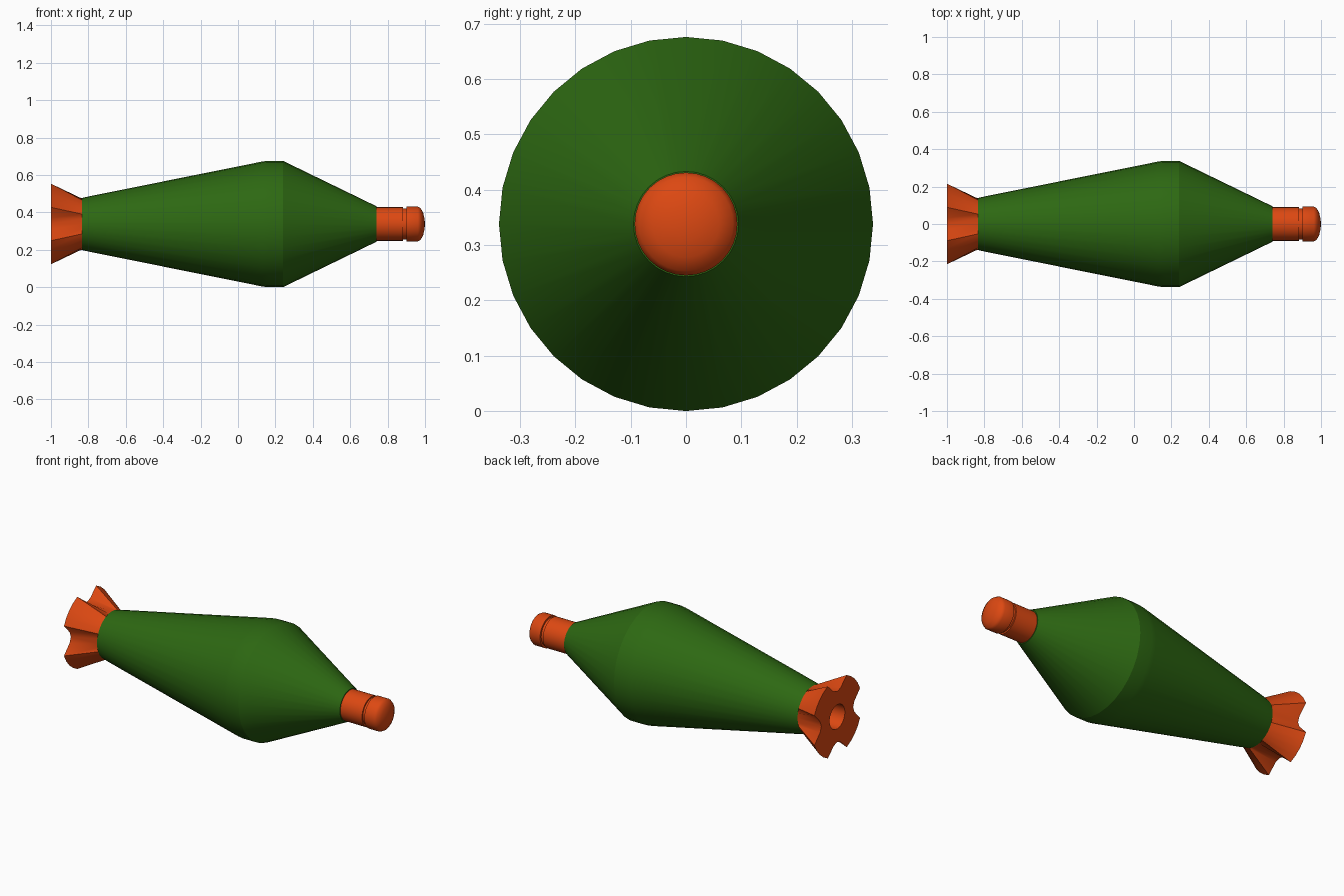
import bpy, bmesh, math

if "Cube" in bpy.data.objects:
    bpy.data.objects.remove(bpy.data.objects["Cube"])

N = 32          # sides of every turned part
CZ = 0.338      # height of the long axis


def material(name, rgb):
    m = bpy.data.materials.new(name)
    m.diffuse_color = (*rgb, 1)
    m.use_nodes = True
    m.node_tree.nodes["Principled BSDF"].inputs["Base Color"].default_value = m.diffuse_color
    return m


green = material("green_paint", (0.026, 0.138, 0.006))
orange = material("orange_paint", (0.72, 0.065, 0.006))


def loft(name, profile, mat, angle=25):
    """Rings along x; each radius is a number or a function of the angle."""
    bm = bmesh.new()
    rings = []
    for x, r in profile:
        if r == 0:
            rings.append([bm.verts.new((x, 0, CZ))] * N)
            continue
        ring = []
        for i in range(N):
            a = 2 * math.pi * i / N
            rad = r(i) if callable(r) else r
            ring.append(bm.verts.new((x, rad * math.cos(a), CZ + rad * math.sin(a))))
        rings.append(ring)
    for p, q in zip(rings, rings[1:]):
        for i in range(N):
            j = (i + 1) % N
            bm.faces.new(list(dict.fromkeys((p[i], p[j], q[j], q[i]))))
    bmesh.ops.recalc_face_normals(bm, faces=bm.faces)
    me = bpy.data.meshes.new(name)
    bm.to_mesh(me)
    bm.free()
    me.materials.append(mat)
    ob = bpy.data.objects.new(name, me)
    bpy.context.collection.objects.link(ob)
    bpy.context.view_layer.objects.active = ob
    ob.select_set(True)
    bpy.ops.object.shade_smooth_by_angle(angle=math.radians(angle))
    ob.select_set(False)
    return ob


# Green double-cone body
loft("body", [(-0.835, 0), (-0.835, 0.139), (-0.79, 0.149), (0.13, 0.334), (0.16, 0.338),
              (0.24, 0.338), (0.74, 0.095), (0.74, 0)], green)

# Nose fuse with a groove and a domed tip
loft("nose", [(0.73, 0), (0.73, 0.09), (0.883, 0.09), (0.883, 0.082), (0.9, 0.082),
              (0.9, 0.093), (0.962, 0.093), (0.976, 0.085), (0.99, 0.06),
              (0.997, 0.03), (1.0, 0)], orange, 40)


# Flared tail with four lobes, notched on the axes, and a bored socket
def lobes(notch, shoulder, tip):
    def r(i):
        k = min(i % 8, 8 - i % 8)
        return (notch, shoulder, tip, tip, tip)[k]
    return r


loft("tail", [(-0.82, 0), (-0.82, 0.137), (-0.835, 0.139), (-1.0, lobes(0.15, 0.165, 0.233)),
              (-1.0, 0.072), (-0.85, 0.072), (-0.85, 0)], orange, 40)
